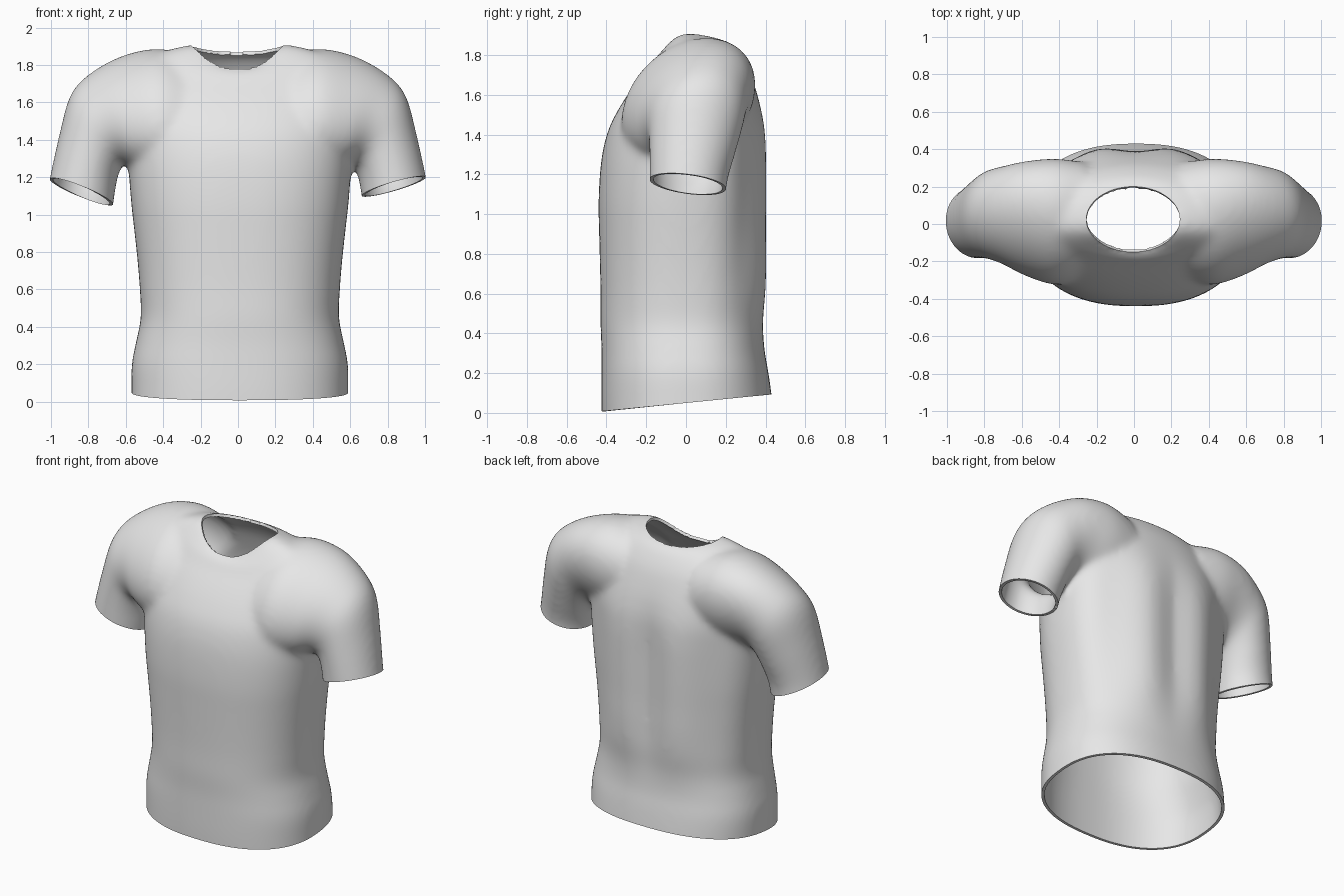
import bpy, bmesh
from math import sin, cos, pi, exp, copysign
from mathutils import Vector

old = bpy.data.objects.get("Cube")
if old:
    bpy.data.objects.remove(old)

fabric = bpy.data.materials.new("light grey fabric")
fabric.use_nodes = True
grey = (0.8, 0.8, 0.8, 1)
fabric.diffuse_color = grey
fabric.node_tree.nodes["Principled BSDF"].inputs["Base Color"].default_value = grey


def refine(rows, steps=5):
    """Smooth curve through all rows of a section table."""
    out = []
    for i in range(len(rows) - 1):
        a, b = rows[max(i - 1, 0)], rows[i]
        c, d = rows[i + 1], rows[min(i + 2, len(rows) - 1)]
        for k in range(steps):
            t = k / steps
            out.append([q + t * (r - p) / 2 + t * t * (p - 2.5 * q + 2 * r - s / 2)
                        + t ** 3 * (1.5 * (q - r) + (s - p) / 2)
                        for p, q, r, s in zip(a, b, c, d)])
    return out + [rows[-1]]


def loft(bm, rings):
    """Skin closed rings and cap both ends with fans."""
    loops = [[bm.verts.new(p) for p in ring] for ring in rings]
    n = len(loops[0])
    faces = []
    for a, b in zip(loops, loops[1:]):
        for i in range(n):
            j = (i + 1) % n
            faces.append(bm.faces.new((a[i], a[j], b[j], b[i])))
    for loop in (loops[0], loops[-1]):
        mid = bm.verts.new(sum((v.co for v in loop), Vector()) / n)
        for i in range(n):
            faces.append(bm.faces.new((loop[i], loop[(i + 1) % n], mid)))
    bmesh.ops.recalc_face_normals(bm, faces=faces)


def spow(v, e):
    return copysign(abs(v) ** e, v)


def torso_ring(row, n=72):
    zs, zf, zb, half, front, back, e = row
    ring = []
    for i in range(n):
        c, s = cos(2 * pi * i / n), sin(2 * pi * i / n)
        x = half * spow(c, e)
        y = spow(s, e) * (back if s > 0 else -front)
        z = zs + ((zb if s > 0 else zf) - zs) * s * s
        # spine groove and loose folds on the back
        if s > 0:
            fade = exp(-((z - 1.0) / 0.5) ** 4)
            y += fade * (0.015 * exp(-((abs(x) - 0.2) / 0.1) ** 2)
                         - 0.02 * exp(-(x / 0.08) ** 2)
                         - 0.02 * exp(-((abs(x) - 0.42) / 0.1) ** 2))
        ring.append((x + 0.01, y, z))
    return ring


def sleeve_ring(row, side, n=48):
    ox, oz, ix, iz, front, back, lean = row
    ring = []
    for i in range(n):
        c, s = cos(2 * pi * i / n), sin(2 * pi * i / n)
        x = (ox + ix) / 2 + (ox - ix) / 2 * c
        z = (oz + iz) / 2 + (oz - iz) / 2 * c + lean * s
        y = (front + back) / 2 + (back - front) / 2 * s
        ring.append((side * x, y, z))
    return ring


# Torso sections: side, front and back heights, half width, front y, back y, roundness
torso = [(z, z, z, w, f, b, 0.84) for z, w, f, b in (
    (-0.15, .58, -.42, .45), (0.05, .58, -.425, .435), (0.2, .578, -.425, .415),
    (0.32, .555, -.425, .395), (0.45, .53, -.43, .39), (0.6, .535, -.43, .40),
    (0.75, .547, -.433, .402), (0.9, .563, -.437, .40), (1.05, .58, -.44, .40),
    (1.2, .592, -.433, .40))]
torso += [(1.32, 1.32, 1.32, .60, -.418, .40, .85),
          (1.45, 1.43, 1.44, .61, -.388, .395, .87),
          (1.57, 1.53, 1.55, .61, -.338, .375, .9),
          (1.68, 1.62, 1.65, .60, -.28, .345, .94),
          (1.78, 1.70, 1.74, .55, -.22, .31, .97),
          (1.85, 1.75, 1.815, .46, -.185, .265, 1),
          (1.89, 1.77, 1.855, .35, -.16, .23, 1),
          (1.91, 1.78, 1.875, .25, -.14, .195, 1)]

# Sleeve sections: outer x z, inner x z, front y, back y, backward lean
sleeve = [(.26, 1.84, .26, 1.22, -.30, .33, .09),
          (.43, 1.875, .42, 1.24, -.325, .35, .09),
          (.62, 1.835, .55, 1.27, -.275, .335, .09),
          (.79, 1.75, .60, 1.275, -.215, .31, .06),
          (.895, 1.64, .625, 1.25, -.19, .29, .03),
          (.955, 1.43, .645, 1.19, -.185, .25, .01),
          (1.008, 1.19, .66, 1.10, -.185, .205, 0),
          (1.035, 1.05, .68, .95, -.185, .20, 0)]

bm = bmesh.new()
loft(bm, [torso_ring(r) for r in refine(torso)])
for side in (1, -1):
    loft(bm, [sleeve_ring(r, side) for r in refine(sleeve)])
mesh = bpy.data.meshes.new("shirt")
bm.to_mesh(mesh)
bm.free()
shirt = bpy.data.objects.new("shirt", mesh)
bpy.context.collection.objects.link(shirt)
bpy.context.view_layer.objects.active = shirt
shirt.select_set(True)

# Fuse torso and sleeves into one skin
fuse = shirt.modifiers.new("fuse", "REMESH")
fuse.mode = "VOXEL"
fuse.voxel_size = 0.016
soften = shirt.modifiers.new("soften", "SMOOTH")
soften.factor = 0.5
soften.iterations = 24
for name in ("fuse", "soften"):
    bpy.ops.object.modifier_apply(modifier=name)

bm = bmesh.new()
bm.from_mesh(shirt.data)


def trim(point, normal, keep_test):
    """Cut away everything beyond a plane among the faces that pass the test."""
    faces = [f for f in bm.faces if keep_test(f.calc_center_median())]
    edges = {e for f in faces for e in f.edges}
    verts = {v for f in faces for v in f.verts}
    bmesh.ops.bisect_plane(bm, geom=faces + list(edges) + list(verts),
                           plane_co=point, plane_no=normal, clear_outer=True)


# Hem and sleeve openings
trim((0, 0, .05), (0, .1, -1), lambda c: c.z < 0.4)
trim((.83, .01, 1.15), (.29, -.13, -1), lambda c: c.x > .63 and c.z > .85)
trim((-.83, .01, 1.12), (-.40, -.16, -1), lambda c: c.x < -.63 and c.z > .85)


# Neck opening
def neck_radius(p):
    return (((p.x + .005) / .25) ** 2 + ((p.y - .025) / .175) ** 2) ** 0.5


hole = [f for f in bm.faces
        if f.calc_center_median().z > 1.6 and neck_radius(f.calc_center_median()) < 1]
bmesh.ops.delete(bm, geom=hole, context="FACES")
rim = [v for v in bm.verts if v.is_boundary and v.co.z > 1.6]
for v in rim:
    r = neck_radius(v.co)
    v.co.x = (v.co.x + .005) / r - .005
    v.co.y = (v.co.y - .025) / r + .025
bm.to_mesh(shirt.data)
bm.free()

# Cloth thickness
cloth = shirt.modifiers.new("cloth", "SOLIDIFY")
cloth.thickness = 0.018
cloth.offset = -1
bpy.ops.object.modifier_apply(modifier="cloth")
shirt.data.materials.clear()
shirt.data.materials.append(fabric)
bpy.ops.object.shade_smooth_by_angle(angle=pi / 3)
